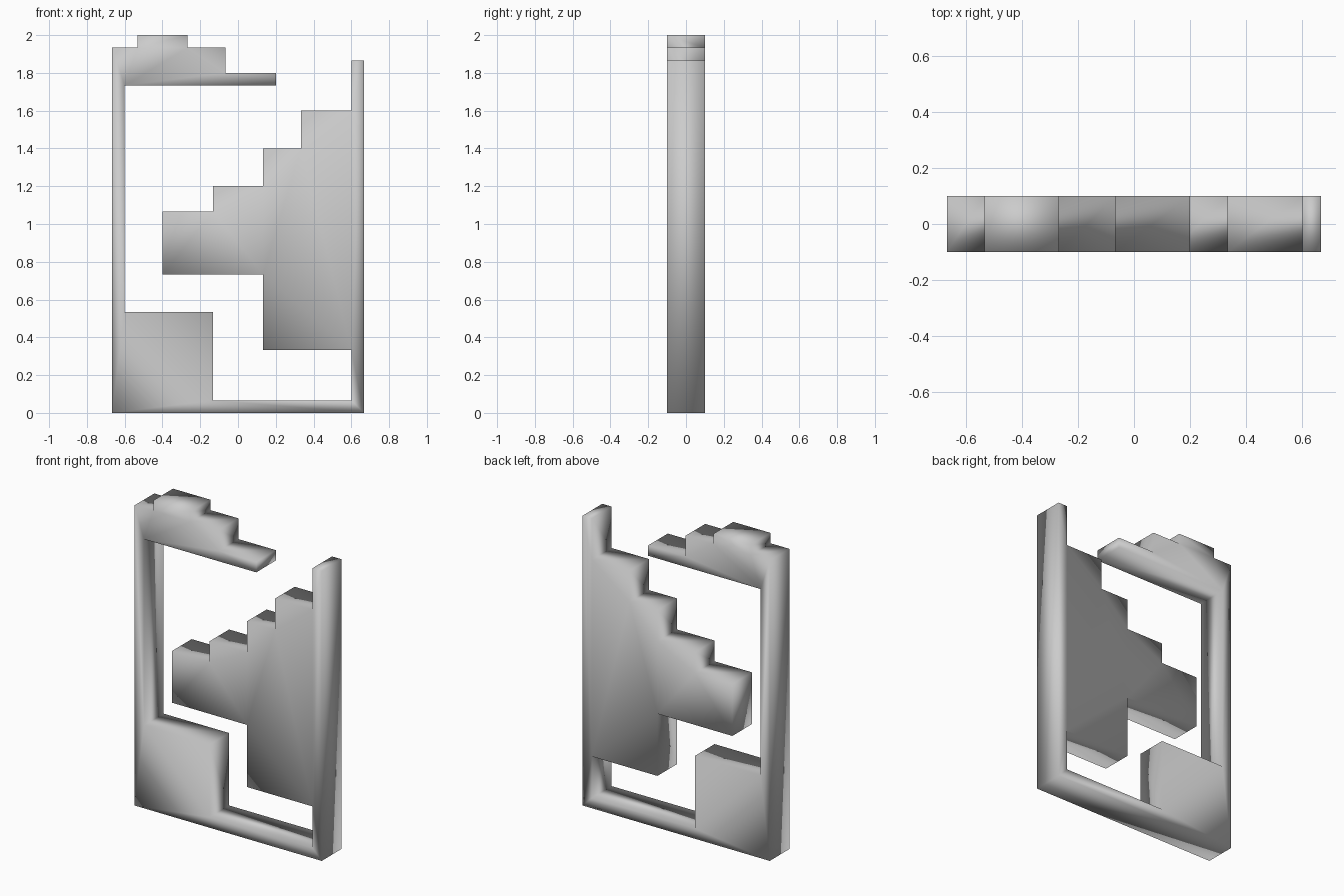
import bpy
import bmesh

if "Cube" in bpy.data.objects:
    bpy.data.objects.remove(bpy.data.objects["Cube"])

U = 2 / 30           # grid unit: the panel is 20 wide and 30 high
HALF_DEPTH = 0.1

# One continuous outline (x, z), counter-clockwise as seen from the front
base_and_post = [(-10, 0), (10, 0), (10, 28), (9, 28)]
stepped_block = [(9, 24), (5, 24), (5, 21), (2, 21), (2, 18), (-2, 18), (-2, 16),
                 (-6, 16), (-6, 11), (2, 11), (2, 5), (9, 5)]
corner_block = [(9, 1), (-2, 1), (-2, 8), (-9, 8)]
top_ledge = [(-9, 26), (3, 26), (3, 27), (-1, 27), (-1, 29), (-4, 29),
             (-4, 30), (-8, 30), (-8, 29), (-10, 29)]
outline = base_and_post + stepped_block + corner_block + top_ledge

# Extrude the outline from front to back
bm = bmesh.new()
front = bm.faces.new([bm.verts.new((x * U, -HALF_DEPTH, z * U)) for x, z in outline])
extruded = bmesh.ops.extrude_face_region(bm, geom=[front], use_keep_orig=True)
back = [v for v in extruded["geom"] if isinstance(v, bmesh.types.BMVert)]
bmesh.ops.translate(bm, verts=back, vec=(0, 2 * HALF_DEPTH, 0))
bmesh.ops.recalc_face_normals(bm, faces=bm.faces)
bmesh.ops.triangulate(bm, faces=bm.faces)

# Soft shading runs across every edge
for face in bm.faces:
    face.smooth = True

mesh = bpy.data.meshes.new("stepped_frame_panel")
bm.to_mesh(mesh)
bm.free()
panel = bpy.data.objects.new("stepped_frame_panel", mesh)
bpy.context.collection.objects.link(panel)
